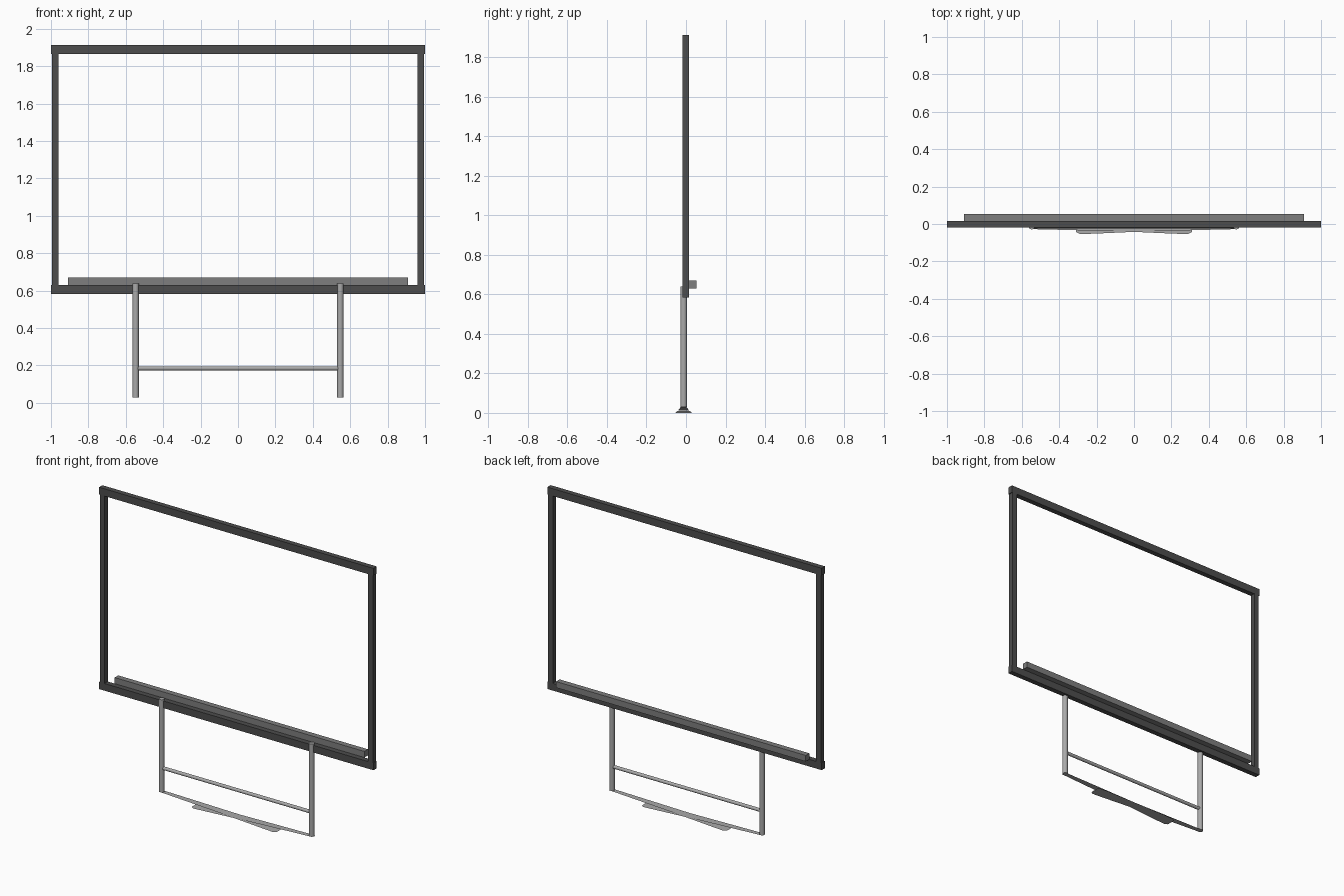
import bpy, bmesh, math
from mathutils import Matrix

if "Cube" in bpy.data.objects:
    bpy.data.objects.remove(bpy.data.objects["Cube"])


def material(name, v):
    m = bpy.data.materials.new(name)
    m.diffuse_color = (v, v, v, 1)
    m.use_nodes = True
    m.node_tree.nodes["Principled BSDF"].inputs["Base Color"].default_value = m.diffuse_color
    return m


DARK = material("dark_grey", 0.075)
MID = material("mid_grey", 0.21)
LIGHT = material("light_grey", 0.40)


def finish(name, bm, mat):
    me = bpy.data.meshes.new(name)
    bm.to_mesh(me)
    bm.free()
    me.materials.append(mat)
    ob = bpy.data.objects.new(name, me)
    bpy.context.collection.objects.link(ob)
    return ob


def box(name, lo, hi, mat):
    bm = bmesh.new()
    bmesh.ops.create_cube(bm, size=1)
    for v in bm.verts:
        v.co = [(a + b) / 2 + c * (b - a) for a, b, c in zip(lo, hi, v.co)]
    return finish(name, bm, mat)


def tube(name, centre, radius, length, mat, axis="Z"):
    bm = bmesh.new()
    rot = Matrix.Rotation(math.pi / 2, 4, "Y") if axis == "X" else Matrix()
    bmesh.ops.create_cone(bm, cap_ends=True, segments=16, radius1=radius,
                          radius2=radius, depth=length,
                          matrix=Matrix.Translation(centre) @ rot)
    ob = finish(name, bm, mat)
    bpy.context.view_layer.objects.active = ob
    ob.select_set(True)
    bpy.ops.object.shade_smooth_by_angle(angle=math.radians(40))
    ob.select_set(False)
    return ob


def sheet(name, half, y, mat):
    """Thin strip from (x, half width, height) stations, mirrored in x."""
    stations = [(-x, w, z) for x, w, z in reversed(half[1:])] + half
    bm = bmesh.new()
    rows = [(bm.verts.new((x, y - w, z)), bm.verts.new((x, y + w, z)))
            for x, w, z in stations]
    for a, b in zip(rows, rows[1:]):
        bm.faces.new((a[0], b[0], b[1], a[1]))
    return finish(name, bm, mat)


# Board frame
F0, F1 = -0.018, 0.016
box("top_rail", (-1, F0, 1.865), (1, F1, 1.913), DARK)
box("bottom_rail", (-1, F0, 0.583), (1, F1, 0.63), DARK)
for side, s in (("left", -1), ("right", 1)):
    xs = sorted((s * 0.96, s * 0.995))
    box(side + "_post", (xs[0], F0, 0.63), (xs[1], F1, 1.865), DARK)

# Pen tray behind the bottom rail
box("tray", (-0.91, F1, 0.63), (0.91, 0.053, 0.67), MID)

# Legs and cross bar
LEG_Y = -0.012
for side, s in (("left", -1), ("right", 1)):
    tube(side + "_leg", (s * 0.547, LEG_Y, 0.334), 0.017, 0.61, LIGHT)
tube("cross_bar", (0, LEG_Y, 0.184), 0.011, 1.07, LIGHT, "X")

# Sagging base strip and the wider foot plate under it
sheet("base_strip", [(0, 0.029, 0.011), (0.56, 0.015, 0.029)], LEG_Y, LIGHT)
sheet("foot_plate", [(0, 0.030, 0.010), (0.22, 0.040, 0.003),
                     (0.29, 0.041, 0.0), (0.31, 0.030, 0.0)], LEG_Y, LIGHT)
